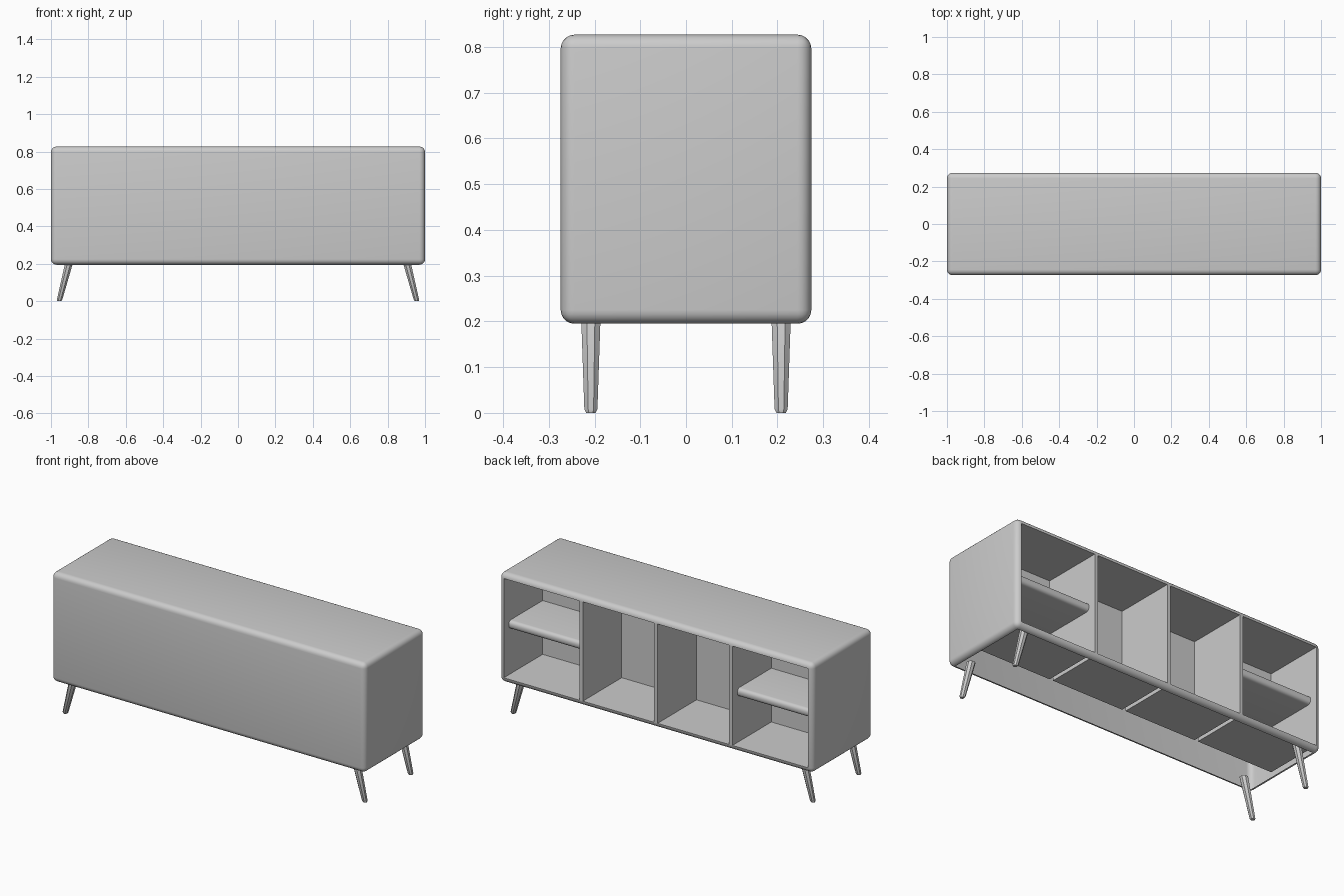
import bpy, bmesh, math
from mathutils import Matrix, Vector

if "Cube" in bpy.data.objects:
    bpy.data.objects.remove(bpy.data.objects["Cube"])

# overall dimensions
X, Y, Z0, Z1, R = 1.0, 0.274, 0.195, 0.827, 0.03
DEPTH_Y = -0.08                      # inner wall of the compartments
DIV, HALF = 0.477, 0.011             # divider position and half thickness


def add_box(bm, lo, hi):
    lo, hi = Vector(lo), Vector(hi)
    size = hi - lo
    m = Matrix.Translation((lo + hi) / 2) @ Matrix.Diagonal((*size, 1))
    verts = bmesh.ops.create_cube(bm, size=1, matrix=m)["verts"]
    return list({f for v in verts for f in v.link_faces})


def finish(bm, name, angle=40):
    mesh = bpy.data.meshes.new(name)
    bm.normal_update()
    bm.to_mesh(mesh)
    bm.free()
    ob = bpy.data.objects.new(name, mesh)
    bpy.context.collection.objects.link(ob)
    bpy.ops.object.select_all(action='DESELECT')
    ob.select_set(True)
    bpy.context.view_layer.objects.active = ob
    bpy.ops.object.shade_smooth_by_angle(angle=math.radians(angle))
    return ob


# cabinet shell: rounded box, open at the back and underneath
bm = bmesh.new()
add_box(bm, (-X, -Y, Z0), (X, Y, Z1))
bmesh.ops.bevel(bm, geom=bm.edges[:], offset=R, segments=5, profile=0.5, affect='EDGES')
bm.normal_update()
opened = [f for f in bm.faces if f.calc_area() > 0.3 and (f.normal.y > 0.99 or f.normal.z < -0.99)]
bmesh.ops.delete(bm, geom=opened, context='FACES')
finish(bm, "cabinet_shell")

# compartments: four pockets pushed in from the back, with divider edges
bm = bmesh.new()
zlo, zhi = Z0 + R, Z1 - R
spans = [(-X + R, -DIV - HALF), (-DIV + HALF, -HALF), (HALF, DIV - HALF), (DIV + HALF, X - R)]
for a, b in spans:
    faces = add_box(bm, (a, DEPTH_Y, zlo), (b, Y, zhi))
    bm.normal_update()
    back = [f for f in faces if f.normal.y > 0.9]
    bmesh.ops.reverse_faces(bm, faces=faces)
    bmesh.ops.delete(bm, geom=back, context='FACES')
for x in (-DIV, 0, DIV):
    bm.faces.new([bm.verts.new((x + dx, Y, z)) for dx, z in
                  ((HALF, zlo), (-HALF, zlo), (-HALF, zhi), (HALF, zhi))])
finish(bm, "compartments")

# shelves with a rounded leading edge in the outer compartments
for side, (a, b) in (("left", spans[0]), ("right", spans[3])):
    bm = bmesh.new()
    add_box(bm, (a, DEPTH_Y, 0.487), (b, 0.228, 0.535))
    lead = [e for e in bm.edges if all(v.co.y > 0.2 for v in e.verts)
            and abs(e.verts[0].co.x - e.verts[1].co.x) > 0.1]
    bmesh.ops.bevel(bm, geom=lead, offset=0.02, segments=4, profile=0.5, affect='EDGES')
    finish(bm, side + "_shelf")

# splayed tapered legs: rings of (centre x, z, radius)
RINGS = [(0.956, 0.0, 0.011), (0.954, 0.008, 0.0155), (0.898, 0.225, 0.0235)]
SIDES = 8
for sx, xn in ((-1, "left"), (1, "right")):
    for sy, yn in ((-1, "front"), (1, "back")):
        bm = bmesh.new()
        loops = []
        for cx, z, r in RINGS:
            loops.append([bm.verts.new((sx * cx + r * math.cos(t), sy * 0.208 + r * math.sin(t), z))
                          for t in (math.tau * (i + 0.5) / SIDES for i in range(SIDES))])
        for lo, hi in zip(loops, loops[1:]):
            for i in range(SIDES):
                j = (i + 1) % SIDES
                bm.faces.new((lo[i], lo[j], hi[j], hi[i]))
        bm.faces.new(loops[0][::-1])
        bm.faces.new(loops[-1])
        finish(bm, f"{yn}_{xn}_leg", 30)
